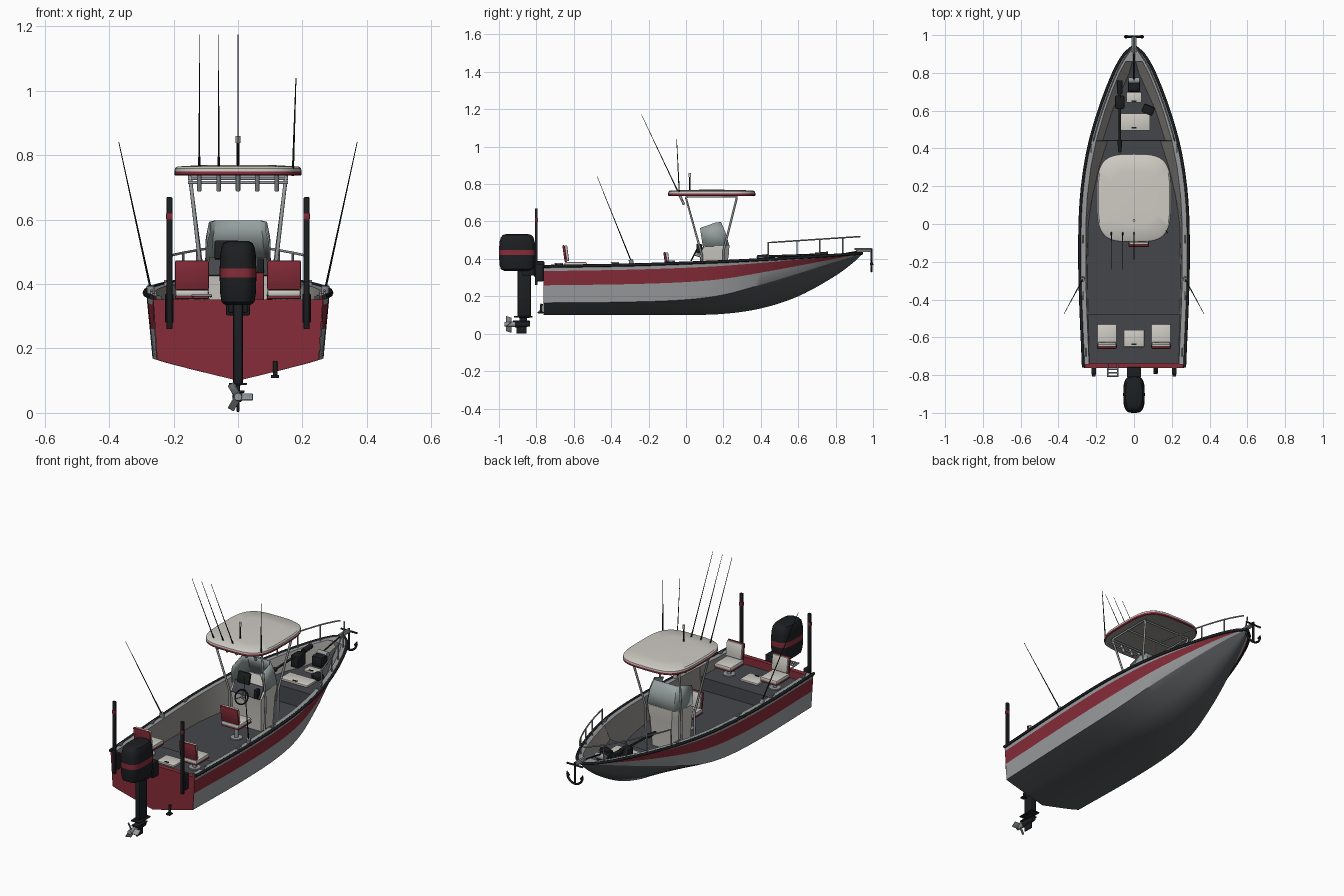
import bpy, bmesh, math
from mathutils import Vector

if "Cube" in bpy.data.objects:
    bpy.data.objects.remove(bpy.data.objects["Cube"])

def mat(name, r, g, b):
    m = bpy.data.materials.new(name)
    m.diffuse_color = (r, g, b, 1)
    m.use_nodes = True
    m.node_tree.nodes["Principled BSDF"].inputs["Base Color"].default_value = m.diffuse_color
    return m

RED = mat("red", .24, .025, .04)
DARK = mat("black", .012, .013, .015)
BOTTOM = mat("bottom_grey", .09, .095, .1)
LIGHT = mat("hull_grey", .32, .33, .34)
FLOOR = mat("deck_grey", .06, .062, .07)
LINER = mat("liner", .3, .29, .27)
CREAM = mat("cream", .62, .6, .55)
METAL = mat("metal", .3, .32, .33)
GLASS = mat("tinted_screen", .3, .36, .35)

def add(name, bm, mats, angle=35):
    me = bpy.data.meshes.new(name)
    bm.to_mesh(me); bm.free()
    ob = bpy.data.objects.new(name, me)
    bpy.context.collection.objects.link(ob)
    for m in mats: me.materials.append(m)
    bpy.ops.object.select_all(action='DESELECT')
    ob.select_set(True); bpy.context.view_layer.objects.active = ob
    bpy.ops.object.shade_smooth_by_angle(angle=math.radians(angle))
    return ob

def loft(name, rings, mats, strip=None, closed=False, caps=False, by_ring=False, mirror=False):
    bm = bmesh.new()
    v = [[bm.verts.new(p) for p in r] for r in rings]
    n = len(rings[0])
    for i in range(len(v) - 1):
        for j in range(n if closed else n - 1):
            k = (j + 1) % n
            f = bm.faces.new((v[i][j], v[i][k], v[i+1][k], v[i+1][j]))
            if strip: f.material_index = strip[i if by_ring else j]
    if caps:
        bm.faces.new(v[0][::-1]).material_index = strip[0] if strip else 0
        bm.faces.new(v[-1]).material_index = strip[-1] if strip else 0
    bmesh.ops.recalc_face_normals(bm, faces=bm.faces)
    ob = add(name, bm, mats)
    if mirror:
        ob.modifiers.new("mirror", 'MIRROR').use_clip = True
    return ob

def box(name, c, s, m, bevel=.004, rot=(0, 0, 0)):
    bm = bmesh.new()
    bmesh.ops.create_cube(bm, size=1)
    bmesh.ops.scale(bm, vec=s, verts=bm.verts)
    if bevel:
        bmesh.ops.bevel(bm, geom=bm.edges[:], offset=bevel, segments=2, affect='EDGES', profile=.5)
    ob = add(name, bm, [m])
    ob.location, ob.rotation_euler = c, rot
    return ob

def rod(name, a, b, r, m, r2=None, n=12):
    a, b = Vector(a), Vector(b)
    bm = bmesh.new()
    bmesh.ops.create_cone(bm, cap_ends=True, segments=n, radius1=r, radius2=r if r2 is None else r2, depth=(b-a).length)
    ob = add(name, bm, [m])
    ob.location = (a + b) / 2
    ob.rotation_euler = (b - a).to_track_quat('Z', 'Y').to_euler()
    return ob

def tube(name, pts, r, m, cyclic=False):
    cu = bpy.data.curves.new(name, 'CURVE')
    cu.dimensions, cu.bevel_depth, cu.bevel_resolution, cu.use_fill_caps = '3D', r, 2, True
    sp = cu.splines.new('POLY')
    sp.points.add(len(pts) - 1)
    for p, q in zip(sp.points, pts): p.co = (*q, 1)
    sp.use_cyclic_u = cyclic
    cu.materials.append(m)
    ob = bpy.data.objects.new(name, cu)
    bpy.context.collection.objects.link(ob)
    bpy.ops.object.select_all(action='DESELECT')
    ob.select_set(True); bpy.context.view_layer.objects.active = ob
    bpy.ops.object.convert(target='MESH')
    return bpy.context.object

def spline(xs, ys, x):  # smooth interpolation through hull stations
    d = [(ys[min(i+1, len(xs)-1)] - ys[max(i-1, 0)]) / (xs[min(i+1, len(xs)-1)] - xs[max(i-1, 0)]) for i in range(len(xs))]
    i = max(k for k in range(len(xs) - 1) if k == 0 or xs[k] <= x)
    h = xs[i+1] - xs[i]; t = (x - xs[i]) / h
    return ((2*t**3-3*t*t+1)*ys[i] + (t**3-2*t*t+t)*h*d[i] + (3*t*t-2*t**3)*ys[i+1] + (t**3-t*t)*h*d[i+1])

ST = [-.76, -.3, 0, .2, .4, .6, .8, .9, .94]
beam = lambda y: spline(ST, [.265, .283, .283, .27, .238, .182, .105, .048, .003], y)
sheer = lambda y: spline(ST, [.36, .368, .378, .386, .396, .407, .42, .427, .43], y)
keel = lambda y: spline(ST, [.1, .1, .1, .106, .135, .2, .31, .385, .425], y)
chx = lambda y: spline(ST, [.252, .265, .262, .243, .2, .142, .072, .03, .002], y)
chz = lambda y: spline(ST, [.165, .17, .182, .208, .262, .322, .385, .415, .428], y)

# Hull shell: bottom, grey side, red stripe, grey top strip
def section(y):
    b, s, k, c, z = beam(y), sheer(y), keel(y), chx(y), chz(y)
    pts = [(0, y, k), (c*.5, y, k + (z-k)*.47), (c*.85, y, k + (z-k)*.82)]
    return pts + [(c + (b-c)*t, y, z + (s-z)*t) for t in (0, .48, .87, 1)]
ys = [-.76 + 1.7*i/50 for i in range(51)]
loft("hull", [section(y) for y in ys], [BOTTOM, LIGHT, RED], [0, 0, 0, 1, 2, 1], mirror=True)
p = section(-.76)
outline = [(-x, y, z) for x, y, z in p[:0:-1]] + p
loft("transom", [[(x*.995, yy, min(z, .352)) for x, y, z in outline] for yy in (-.762, -.735)], [RED], closed=True, caps=True)

# Gunwale, inner walls and stepped decks
FL = [(-.745, .235, .31), (-.48, .243, .31), (-.478, .243, .24), (-.3, .247, .24), (0, .242, .24), (.15, .22, .24), (.3, .185, .24),
      (.44, .14, .24), (.442, .165, .33), (.6, .115, .332), (.7, .07, .335), (.8, .025, .352), (.88, .004, .392)]
loft("gunwale_liner", [[(beam(y)+.003, y, sheer(y)+.002), (max(beam(y)-.028, .005), y, sheer(y)+.002), (f, y, z), (0, y, z)] for y, f, z in FL],
     [LIGHT, LINER, FLOOR], [0, 1, 2], mirror=True)
loft("bow_cap", [[(beam(y), y, sheer(y)+.003), (0, y, sheer(y)+.006)] for y in (.86, .88, .9, .92, .94)], [LIGHT], mirror=True)
rub = [(beam(y)+.003, y, sheer(y)) for y in ys]
tube("rub_rail", rub + [(-x, y, z) for x, y, z in rub[::-1]], .008, DARK)

# Deck hatches
for n, y, w, d, z in (("stern_hatch", -.605, .11, .09, .314), ("bow_hatch", .54, .17, .09, .336), ("locker_hatch", .67, .08, .055, .34)):
    box(n, (0, y, z), (w, d, .012), CREAM, .003)
    box(n + "_latch", (0, y - d*.35, z + .007), (.025, .008, .004), DARK, 0)

# Pedestal seats
def seat(x, y, z, floor, w):
    box("seat_base", (x, y, z-.013), (w, .115, .01), RED, .003)
    box("seat_cushion", (x, y, z), (w, .12, .022), CREAM, .008)
    box("seat_back_pad", (x, y-.047, z+.058), (w*.94, .014, .085), CREAM, .006, (.14, 0, 0))
    box("seat_back_shell", (x, y-.059, z+.056), (w, .012, .092), RED, .005, (.14, 0, 0))
    rod("seat_post", (x, y, floor), (x, y, z-.01), .011, METAL)
    rod("seat_foot", (x, y, floor), (x, y, floor+.006), .032, METAL, n=20)
seat(.143, -.59, .372, .31, .105)
seat(-.143, -.59, .372, .31, .105)
seat(.025, -.05, .335, .24, .11)

# Centre console, windscreen, dash and wheel
def consec(z, w, y0, y1, r=.025):
    return [(-w, y0, z), (w, y0, z), (w, y1-r, z), (w-r, y1, z), (-w+r, y1, z), (-w, y1-r, z)]
loft("console", [consec(.24, .085, .085, .215), consec(.4, .092, .075, .225), consec(.43, .098, .07, .23), consec(.475, .1, .11, .232)], [CREAM], closed=True, caps=True)
box("dash_panel", (0, .087, .455), (.18, .006, .07), FLOOR, .002, (-.6, 0, 0))
loft("windscreen", [[(-w, a, z0), (-w, b, z1), (-w+.02, c, z2), (w-.02, c, z2), (w, b, z1), (w, a, z0)] for w, a, b, c, z0, z1, z2 in
     ((.102, .09, .205, .232, .465, .47, .47), (.1, .08, .18, .21, .53, .545, .545), (.09, .075, .155, .187, .565, .593, .598))], [GLASS]).modifiers.new("thick", 'SOLIDIFY').thickness = .005
box("display", (-.035, .105, .505), (.075, .016, .06), DARK, .004, (-.25, 0, 0))
box("throttle", (.07, .07, .455), (.02, .03, .05), DARK, .004)
C = Vector((-.01, .045, .425))
wheel = tube("steering_wheel", [(.038*math.cos(i*math.pi/12), .038*math.sin(i*math.pi/12), 0) for i in range(24)], .004, DARK, True)
wheel.location, wheel.rotation_euler = C, (1.1, 0, 0)
for k in range(3):
    a = math.pi/2 + k*math.tau/3
    rod("wheel_spoke", C, C + Vector((.038*math.cos(a), .038*math.sin(a)*math.cos(1.1), .038*math.sin(a)*math.sin(1.1))), .003, METAL)
rod("wheel_column", C, (-.01, .09, .41), .007, METAL)

# Hard top on a tubular frame
def ell(cx, cy, z, a, b, e, n=48):
    f = lambda t: math.copysign(abs(t)**(2/e), t)
    return [(cx + a*f(math.cos(i*math.tau/n)), cy + b*f(math.sin(i*math.tau/n)), z) for i in range(n)]
def stack(name, cy, a, b, e, levels, mats, strip):
    return loft(name, [ell(0, cy, z, a*s, b*s, e) for z, s in levels], mats, strip, True, True, True)
stack("hard_top", .1375, .197, .233, 3.6, [(.742, .3), (.74, .93), (.737, .985), (.74, 1), (.75, 1), (.759, .995), (.765, .96), (.769, .6), (.77, .1)],
      [LINER, RED, CREAM], [0, 0, 1, 1, 2, 2, 2, 2])
for s in (1, -1):
    tube("top_frame", [(s*.11, .08, .24), (s*.113, .085, .42), (s*.148, .0, .725), (s*.15, .01, .733), (s*.15, .27, .733), (s*.148, .27, .72), (s*.112, .2, .44), (s*.11, .2, .24)], .006, METAL)
for y, z in ((0, .728), (-.02, .715), (.27, .73), (.13, .733)):
    rod("top_crossbar", (-.155, y, z), (.155, y, z), .005, METAL)

# Rod holders, fishing rods, aerial, mast light, outriggers
for i in range(5):
    x = -.12 + .06*i
    rod("rod_holder", (x, -.01, .69), (x, -.035, .742), .007, METAL)
    if i < 3:
        rod("fishing_rod_grip", (x, -.01, .69), (x, -.06, .795), .0035, DARK, n=8)
        rod("fishing_rod", (x, -.06, .795), (x, -.24, 1.175), .0028, DARK, .001, 6)
rod("aerial", (.17, -.035, .735), (.18, -.05, 1.04), .0035, DARK, .0015, 8)
rod("light_mast", (0, .02, .765), (0, .02, .84), .004, DARK)
rod("light_globe", (0, .02, .838), (0, .02, .86), .007, CREAM)
for s in (1, -1):
    rod("outrigger_mount", (s*.27, -.29, .37), (s*.272, -.295, .395), .012, METAL)
    rod("outrigger", (s*.27, -.29, .38), (s*.37, -.475, .84), .0035, DARK, .0012, 8)
    # Shallow-water anchor poles on the transom
    box("anchor_pole", (s*.213, -.8, .465), (.018, .014, .41), DARK, .003)
    box("pole_band", (s*.213, -.8, .61), (.02, .016, .02), RED, .002)
    box("pole_bracket", (s*.213, -.78, .325), (.026, .035, .09), DARK, .003)
    # Deck cleats
    for y in (-.68, -.38, -.08, .4):
        x = s*(beam(y) - .012)
        box("cleat", (x, y, sheer(y)+.013), (.008, .045, .007), METAL, .002)
        box("cleat_foot", (x, y, sheer(y)+.006), (.007, .018, .01), METAL, 0)
    # Bow rail and stanchions
    rail = [(s*max(beam(y)-.014, .012), y, .487 + (y-.44)*.066) for y in [.44 + .49*i/16 for i in range(17)]]
    foot = lambda y: (s*max(beam(y)-.014, .012), y, sheer(y))
    tube("bow_rail", [foot(.44)] + rail, .004, METAL)
    for i in (5, 9, 13):
        rod("stanchion", foot(rail[i][1]), rail[i], .0035, METAL, n=8)

# Outboard motor
stack("motor_cowl", -.903, .057, .097, 3.2, [(.335, .7), (.345, .9), (.37, .97), (.42, 1), (.448, 1), (.49, .97), (.515, .9), (.528, .78), (.534, .55)], [DARK, RED], [0, 0, 0, 1, 0, 0, 0, 0])
box("motor_leg", (0, -.865, .215), (.03, .07, .26), DARK, .008)
box("motor_bracket", (0, -.785, .345), (.075, .055, .085), DARK, .006)
box("motor_mount_arm", (0, -.83, .33), (.06, .09, .04), DARK, .006)
box("cavitation_plate", (0, -.87, .09), (.055, .1, .007), DARK, .002)
box("cooling_plate", (0, -.88, .066), (.04, .09, .008), DARK, .002)
box("drive_strut", (0, -.87, .075), (.012, .04, .03), DARK, .002)
rod("gearcase", (0, -.915, .05), (0, -.835, .05), .018, DARK, .012, 16)
box("skeg", (0, -.88, .019), (.008, .055, .034), DARK, .002)
rod("propeller_hub", (0, -.97, .05), (0, -.91, .05), .012, METAL, .015)
for k in range(3):
    a = k*math.tau/3
    ob = box("propeller_blade", (.026*math.cos(a), -.948, .05 + .026*math.sin(a)), (.04, .034, .005), METAL, .002)
    ob.rotation_mode = 'XYZ'
    ob.rotation_euler = (.6, -a, 0)

# Transom ladder and sounder
for x in (-.14, -.085):
    rod("ladder_rail", (x, -.735, .362), (x, -.81, .366), .004, METAL)
for y in (-.77, -.788, -.806):
    rod("ladder_rung", (-.14, y, .365), (-.085, y, .365), .004, METAL)
rod("sounder_stem", (.115, -.772, .16), (.115, -.776, .115), .007, DARK)
box("sounder", (.115, -.778, .113), (.026, .03, .01), DARK, .003)

# Bow gear: trolling motor, foot pedal, windlass, roller and anchor
rod("trolling_shaft", (-.075, .76, .425), (-.075, .4, .412), .006, DARK)
rod("trolling_pod", (-.075, .44, .413), (-.075, .38, .411), .013, DARK, .008)
box("trolling_mount", (-.075, .645, .39), (.05, .07, .07), DARK, .008)
rod("trolling_head", (-.075, .69, .42), (-.075, .76, .425), .014, DARK)
box("foot_pedal", (.075, .605, .352), (.06, .045, .022), DARK, .004, (.15, 0, -.4))
box("windlass", (0, .73, .375), (.065, .06, .06), DARK, .01)
rod("windlass_drum", (-.03, .76, .4), (.03, .76, .4), .016, METAL, n=16)
rod("anchor_chain", (0, .76, .412), (0, .93, .442), .004, DARK)
box("bow_roller", (0, .95, .443), (.026, .08, .012), METAL, .003)
rod("anchor_shank", (0, .992, .335), (0, .992, .455), .006, DARK)
rod("anchor_stock", (-.05, .993, .44), (.05, .993, .44), .005, DARK)
rod("anchor_arm_to_roller", (0, .9, .452), (0, .993, .452), .005, METAL)
tube("anchor_flukes", [(.048*math.sin(t), .992, .382 - .048*math.cos(t)) for t in [-1.5 + .25*i for i in range(13)]], .006, DARK)
for s in (1, -1):
    rod("anchor_tip", (s*.042, .992, .37), (s*.05, .992, .395), .011, DARK, .001, 6)
